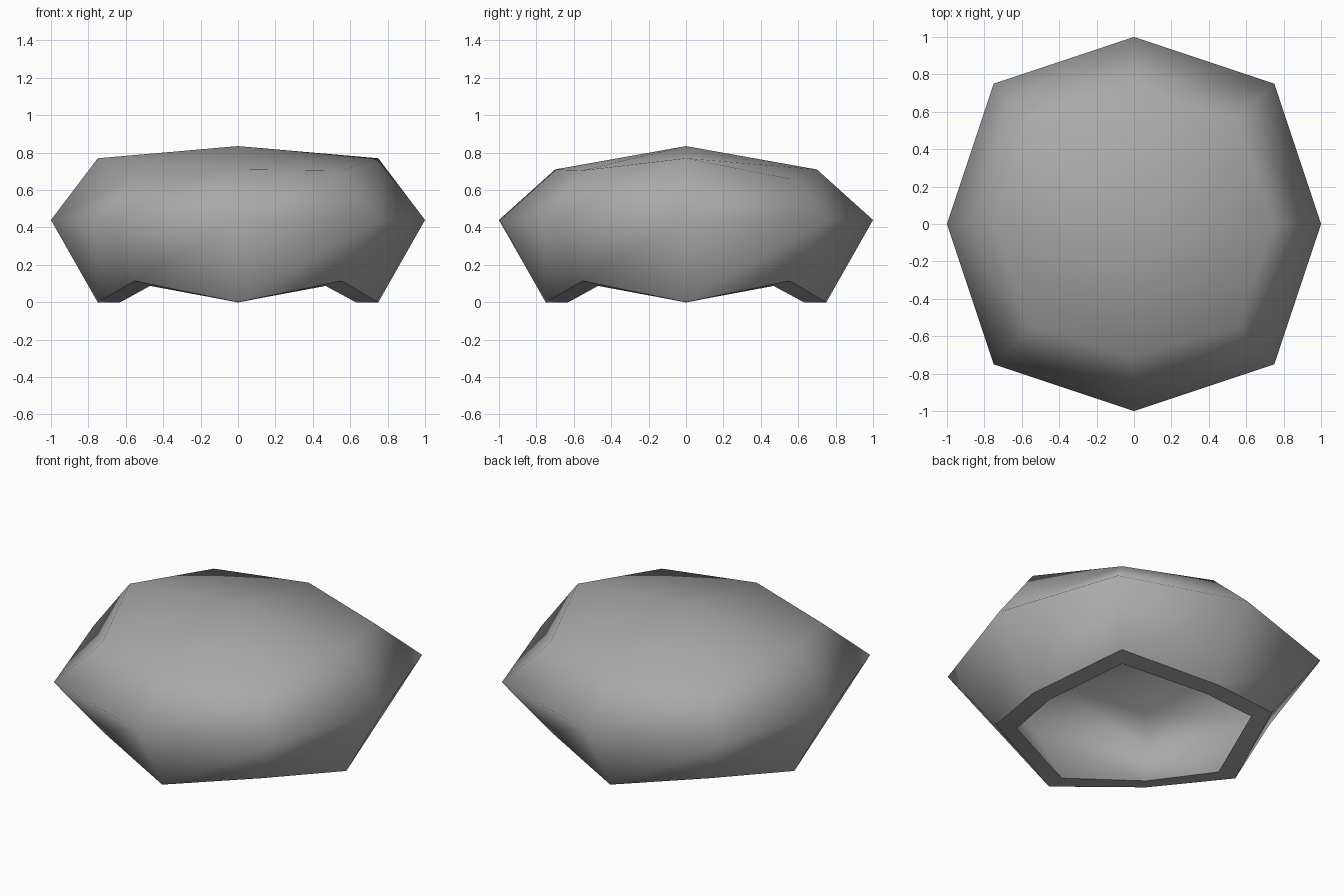
import bpy
import bmesh
from mathutils import Vector

cube = bpy.data.objects.get("Cube")
if cube:
    bpy.data.objects.remove(cube, do_unlink=True)

MID = 0.44                                # height of the widest ring
WALL = 0.12                               # wall thickness
RADIUS = {1: 1.0, 2: 0.75, 3: 0.555}      # face centre, edge middle, corner
UP = Vector((0, 0, 1))


def outer_point(v):
    """Turn a point of the 3x3x3 cage into a point of the outer shell."""
    sx, sy, sz = (round(c) for c in v)
    kind = abs(sx) + abs(sy) + abs(sz)
    r = RADIUS[kind]
    if sz == 0:
        z = MID
    elif sz < 0:
        z = MID * (1 - r / RADIUS[2])
    elif kind == 1:
        z = 0.835
    elif kind == 3:
        z = 0.66 if sx * sy > 0 else 0.705
    elif sx:
        z = 0.77
    else:
        r, z = 0.70, 0.71
    return Vector((sx * r, sy * r, z))


def inner_point(v):
    """Pull a point of the outer shell in by the wall thickness."""
    n = v.normal.copy()
    if v.is_boundary:
        n.z = 0.17 if v.co.z > 0.05 else 0
        n.normalize()
    return v.co - n * WALL


def fold(face):
    """Split a quad along the diagonal that rises to the right."""
    if face.normal.z > 0.5:
        axis = Vector((-1, 1, 0))
    else:
        axis = UP.cross(face.normal) + UP
    ends = sorted(face.verts, key=lambda v: v.co.dot(axis))
    bmesh.utils.face_split(face, ends[0], ends[-1])


# Outer shell: a once-divided cube, open at the bottom
bm = bmesh.new()
bmesh.ops.create_cube(bm, size=2)
bmesh.ops.subdivide_edges(bm, edges=bm.edges[:], cuts=1, use_grid_fill=True)
base = [v for v in bm.verts if v.co.z < -0.9 and v.co.xy.length < 0.1]
bmesh.ops.delete(bm, geom=base, context='VERTS')
bm.normal_update()
for f in bm.faces[:]:
    fold(f)
for v in bm.verts:
    v.co = outer_point(v.co)
bm.normal_update()

# Inner shell
copy = bmesh.ops.duplicate(bm, geom=bm.verts[:] + bm.edges[:] + bm.faces[:])["geom"]
bm.normal_update()
for item in copy:
    if isinstance(item, bmesh.types.BMVert):
        item.co = inner_point(item)
bmesh.ops.reverse_faces(bm, faces=[f for f in copy if isinstance(f, bmesh.types.BMFace)])

# Rim joining both shells, with sharp borders
rim_edges = [e for e in bm.edges if e.is_boundary]
bmesh.ops.bridge_loops(bm, edges=rim_edges)
bmesh.ops.recalc_face_normals(bm, faces=bm.faces[:])
for f in bm.faces:
    f.smooth = True
for e in rim_edges:
    e.smooth = False

mesh = bpy.data.meshes.new("hollow_shell")
bm.to_mesh(mesh)
bm.free()
shell = bpy.data.objects.new("hollow_shell", mesh)
bpy.context.collection.objects.link(shell)

# Colour
grey = bpy.data.materials.new("plain_grey")
grey.use_nodes = True
colour = (0.4, 0.4, 0.4, 1)
grey.diffuse_color = colour
grey.node_tree.nodes["Principled BSDF"].inputs["Base Color"].default_value = colour
mesh.materials.append(grey)
